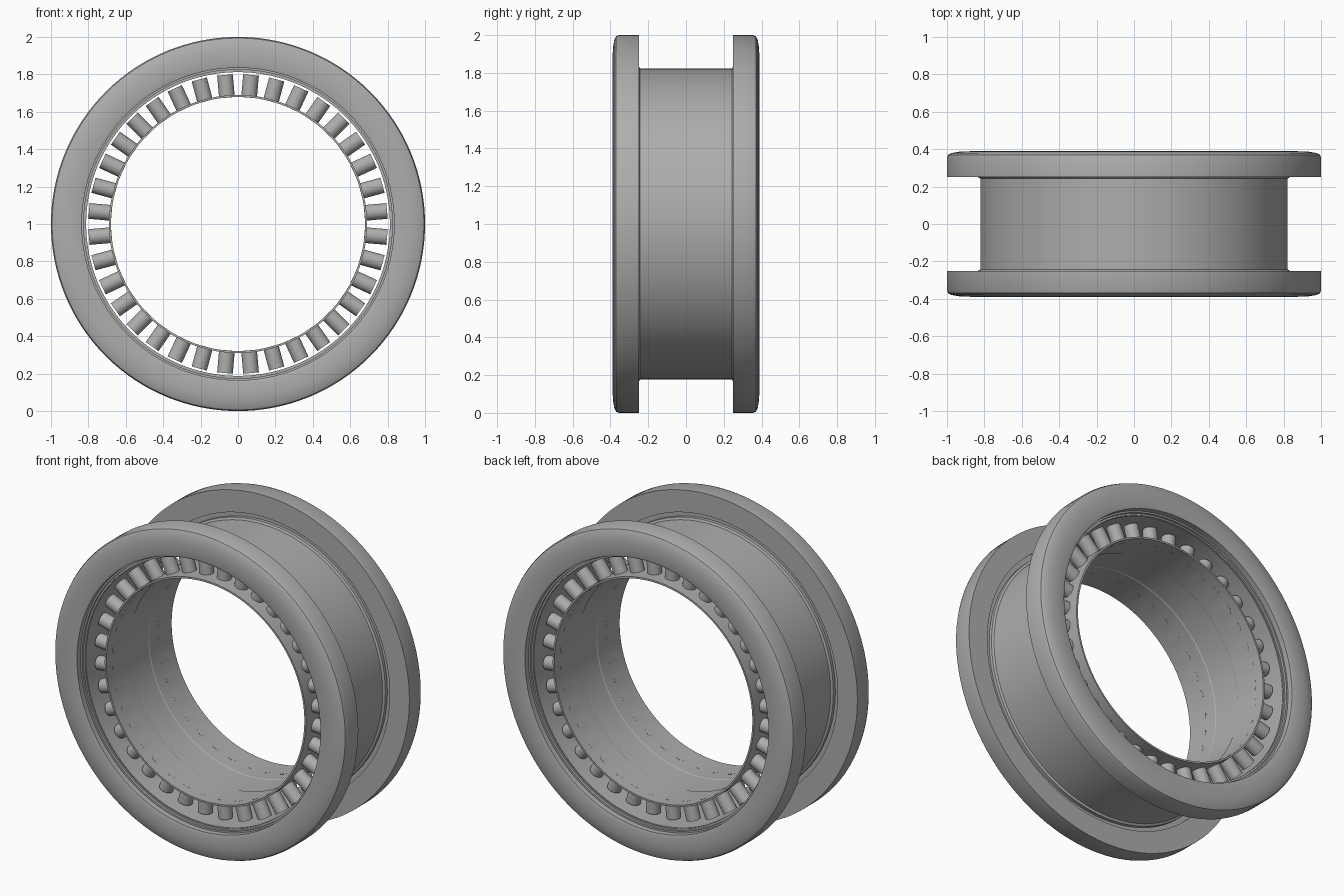
import bpy, bmesh, math
from mathutils import Matrix

cube = bpy.data.objects.get("Cube")
if cube:
    bpy.data.objects.remove(cube, do_unlink=True)

# One grey metal
grey = bpy.data.materials.new("grey metal")
grey.use_nodes = True
colour = (0.42, 0.42, 0.42, 1)
grey.diffuse_color = colour
grey.node_tree.nodes["Principled BSDF"].inputs["Base Color"].default_value = colour

STEPS = 128


def finish(name, bm):
    bmesh.ops.recalc_face_normals(bm, faces=bm.faces[:])
    mesh = bpy.data.meshes.new(name)
    bm.to_mesh(mesh)
    bm.free()
    mesh.materials.append(grey)
    obj = bpy.data.objects.new(name, mesh)
    bpy.context.collection.objects.link(obj)
    obj.location.z = 1
    bpy.ops.object.select_all(action="DESELECT")
    obj.select_set(True)
    bpy.context.view_layer.objects.active = obj
    bpy.ops.object.shade_smooth_by_angle(angle=math.radians(30))
    return obj


def ring(name, profile):
    """Turn a closed (radius, y) profile about the y axis."""
    bm = bmesh.new()
    loops = []
    for i in range(STEPS):
        a = math.tau * i / STEPS
        loops.append([bm.verts.new((r * math.cos(a), y, r * math.sin(a))) for r, y in profile])
    n = len(profile)
    for i in range(STEPS):
        p, q = loops[i], loops[(i + 1) % STEPS]
        for j in range(n):
            k = (j + 1) % n
            bm.faces.new((p[j], p[k], q[k], q[j]))
    return finish(name, bm)


# Flanges: rounded rim, slightly domed face, stepped bore, groove at the drum
flange = [(0.815, 0.24), (0.835, 0.25), (0.835, 0.27), (0.865, 0.27), (0.865, 0.25),
          (1.0, 0.25), (1.0, 0.355), (0.994, 0.37), (0.975, 0.38), (0.93, 0.387),
          (0.85, 0.39), (0.835, 0.385), (0.835, 0.35), (0.825, 0.35), (0.825, 0.335),
          (0.815, 0.335)]
for name, side in (("front_flange", -1), ("back_flange", 1)):
    ring(name, [(r, side * y) for r, y in flange])

# Thin outer drum and inner sleeve with a shallow middle band
ring("outer_drum", [(0.812, -0.33), (0.822, -0.33), (0.822, 0.33), (0.812, 0.33)])
ring("inner_sleeve", [(0.69, -0.32), (0.69, 0.32), (0.679, 0.32), (0.679, 0.1),
                      (0.682, 0.095), (0.682, -0.095), (0.679, -0.1), (0.679, -0.32)])

# Two rows of radial pegs standing on the sleeve
PEGS = 36
for name, y in (("front_pegs", -0.22), ("back_pegs", 0.22)):
    bm = bmesh.new()
    for i in range(PEGS):
        turn = Matrix.Rotation(math.tau * (i + 0.5) / PEGS, 4, "Y")
        bmesh.ops.create_cone(bm, cap_ends=True, segments=24, radius1=0.042, radius2=0.042,
                              depth=0.122, matrix=turn @ Matrix.Translation((0, y, 0.739)))
    finish(name, bm)
